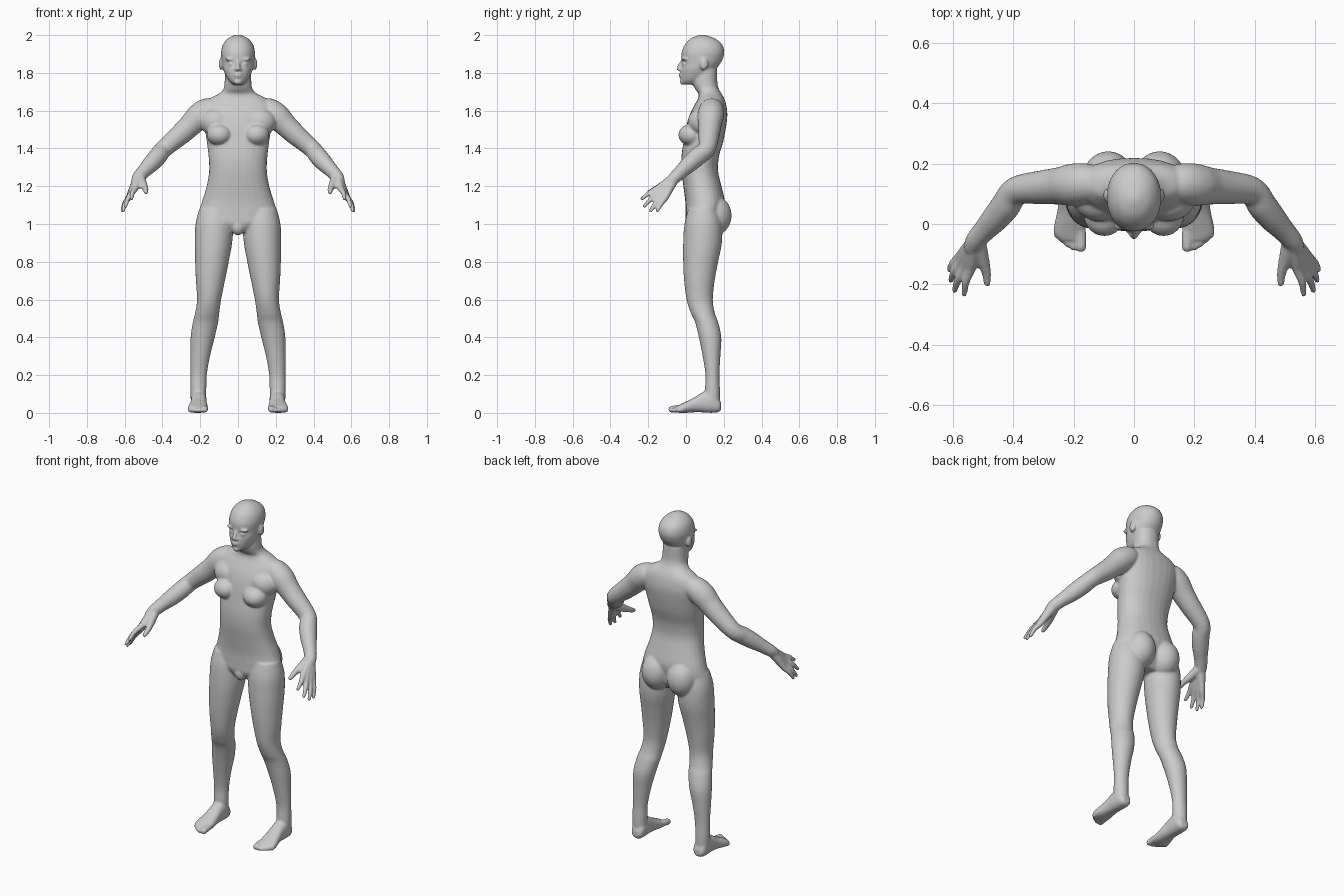
import bpy, bmesh, math
from mathutils import Vector, Matrix

bm = bmesh.new()


def spline(rows, n=5):
    """Catmull-Rom resampling of number rows."""
    out = []
    for i in range(len(rows) - 1):
        p0, p1, p2 = rows[max(i - 1, 0)], rows[i], rows[i + 1]
        p3 = rows[min(i + 2, len(rows) - 1)]
        for k in range(n):
            t = k / n
            out.append([0.5 * (2 * b + (c - a) * t + (2 * a - 5 * b + 4 * c - d) * t * t
                               + (3 * b - a - 3 * c + d) * t ** 3)
                        for a, b, c, d in zip(p0, p1, p2, p3)])
    return out + [list(rows[-1])]


def loft(sections, p=2.0, n=28):
    """Closed skin over (centre, half axis, half axis) sections."""
    rings = []
    for c, a, b in sections:
        ring = []
        for k in range(n):
            t = 2 * math.pi * k / n
            u, v = math.cos(t), math.sin(t)
            u = math.copysign(abs(u) ** (2 / p), u)
            v = math.copysign(abs(v) ** (2 / p), v)
            ring.append(bm.verts.new(c + a * u + b * v))
        rings.append(ring)
    for r, s in zip(rings, rings[1:]):
        for k in range(n):
            j = (k + 1) % n
            bm.faces.new((r[k], r[j], s[j], s[k]))
    bm.faces.new(rings[0][::-1])
    bm.faces.new(rings[-1])


def stack(rows, p=2.0):
    """Rows of (z, centre x, half width, front y, back y)."""
    loft([(Vector((x, (f + b) / 2, z)), Vector((w, 0, 0)), Vector((0, (b - f) / 2, 0)))
          for z, x, w, f, b in spline(rows)], p)


def ball(loc, size):
    m = Matrix.Translation(loc) @ Matrix.Diagonal((*size, 1))
    bmesh.ops.create_icosphere(bm, subdivisions=4, radius=1, matrix=m)


def tube(rows):
    """Round limb through (x, y, z, radius) with a rounded tip."""
    pts = spline(rows)
    secs = []
    for i, q in enumerate(pts):
        d = (Vector(pts[min(i + 1, len(pts) - 1)][:3]) - Vector(pts[max(i - 1, 0)][:3])).normalized()
        a = d.cross(Vector((0, 0, 1))).normalized()
        secs.append((Vector(q[:3]), a * q[3], d.cross(a) * q[3]))
    loft(secs, n=20)
    ball(rows[-1][:3], [rows[-1][3]] * 3)


# leg
stack([(1.08, .12, .085, .012, .17), (1.0, .125, .1, -.008, .19), (.9, .13, .099, -.015, .19),
       (.8, .138, .089, -.015, .17), (.7, .146, .077, -.01, .152), (.6, .153, .064, .003, .142),
       (.53, .163, .064, .025, .152), (.48, .172, .067, .048, .17), (.4, .187, .064, .068, .187),
       (.3, .2, .052, .088, .182), (.2, .208, .043, .103, .177), (.12, .21, .042, .1, .18),
       (.05, .21, .04, .1, .18)])

# foot: rows of (y, centre x, half width, bottom, top)
foot = [(.186, .207, .022, .015, .05), (.17, .207, .037, .003, .085), (.13, .208, .042, 0, .12),
        (.08, .208, .042, .003, .105), (.04, .209, .046, .003, .08), (0, .212, .052, 0, .06),
        (-.035, .213, .053, 0, .043), (-.055, .205, .042, .004, .034)]
loft([(Vector((x, y, (lo + hi) / 2)), Vector((w, 0, 0)), Vector((0, 0, (hi - lo) / 2)))
      for y, x, w, lo, hi in spline(foot)], 2.3)

# toes
for x, tip, r in ((.176, -.076, .018), (.2, -.077, .0125), (.219, -.066, .0125),
                  (.237, -.052, .012), (.254, -.036, .012)):
    tube([(x + .002, -.01, r + .008, r), (x, (tip - .01) / 2, r + .006, r), (x, tip, r + .001, r)])

# arm
tube([(.12, .135, 1.605, .055), (.16, .135, 1.6, .067), (.205, .13, 1.57, .07),
      (.25, .126, 1.525, .062), (.30, .122, 1.478, .057), (.39, .11, 1.4, .048),
      (.425, .062, 1.358, .049), (.457, .022, 1.322, .046), (.495, -.02, 1.283, .038),
      (.525, -.055, 1.25, .034), (.535, -.075, 1.232, .03)])

# fingers with their share of the palm
wrist = Vector((.527, -.06, 1.245))
for knuckle, tip in (((.543, -.152, 1.188), (.563, -.232, 1.135)),
                     ((.56, -.146, 1.168), (.595, -.22, 1.095)),
                     ((.573, -.131, 1.15), (.608, -.187, 1.07)),
                     ((.58, -.11, 1.138), (.612, -.152, 1.07))):
    k, t = Vector(knuckle), Vector(tip)
    mid = k.lerp(t, .5) + Vector((.005, 0, .004))
    tube([(*wrist, .028), (*wrist.lerp(k, .55), .022), (*k, .0165), (*mid, .0135), (*t, .01)])
tube([(.515, -.068, 1.238, .026), (.502, -.118, 1.208, .022), (.49, -.16, 1.186, .016),
      (.487, -.196, 1.168, .012)])

# buttock, breast, chest muscle
ball((.085, .145, 1.045), (.088, .096, .108))
ball((.098, .03, 1.472), (.068, .07, .058))
ball((.115, .085, 1.54), (.088, .075, .075))

# ear, eye, brow, nostril
ball((.09, .095, 1.847), (.012, .022, .033))
ball((.034, -.004, 1.846), (.019, .016, .013))
ball((.036, -.006, 1.872), (.034, .017, .009))
ball((.012, -.028, 1.817), (.01, .012, .008))

# mirror everything so far to the other side
copy = bmesh.ops.duplicate(bm, geom=bm.verts[:] + bm.edges[:] + bm.faces[:])["geom"]
for v in copy:
    if isinstance(v, bmesh.types.BMVert):
        v.co.x = -v.co.x

# torso and neck
stack([(.955, 0, .08, .025, .15), (1.0, 0, .185, .0, .185), (1.05, 0, .208, -.002, .195),
       (1.12, 0, .19, -.004, .205), (1.2, 0, .166, -.014, .188), (1.28, 0, .153, -.024, .17),
       (1.36, 0, .156, -.024, .175), (1.44, 0, .166, -.012, .198), (1.52, 0, .178, .002, .213),
       (1.58, 0, .188, .02, .219), (1.63, 0, .183, .045, .213), (1.665, 0, .15, .064, .202),
       (1.69, 0, .1, .066, .188), (1.715, 0, .077, .048, .174), (1.75, 0, .071, .035, .166),
       (1.82, 0, .068, .04, .165)], 2.25)
ball((0, .03, .985), (.036, .036, .045))

# head
stack([(1.738, 0, .024, -.01, .05), (1.755, 0, .045, -.025, .09), (1.785, 0, .065, -.029, .135),
       (1.82, 0, .079, -.028, .16), (1.85, 0, .085, -.021, .182), (1.875, 0, .088, -.024, .195),
       (1.91, 0, .09, -.023, .203), (1.95, 0, .08, -.006, .192), (1.98, 0, .056, .022, .158),
       (1.995, 0, .03, .053, .12), (2.002, 0, .01, .077, .095)], 2.1)

# nose, lips, chin
tube([(0, -.016, 1.868, .009), (0, -.028, 1.845, .011), (0, -.04, 1.823, .012)])
ball((0, -.027, 1.792), (.024, .012, .006))
ball((0, -.026, 1.779), (.021, .011, .006))
ball((0, -.016, 1.753), (.022, .017, .016))

# fuse all parts into one smooth skin
bmesh.ops.recalc_face_normals(bm, faces=bm.faces)
mesh = bpy.data.meshes.new("body")
bm.to_mesh(mesh)
bm.free()
body = bpy.data.objects.new("body", mesh)
bpy.context.collection.objects.link(body)
remesh = body.modifiers.new("fuse", 'REMESH')
remesh.mode = 'VOXEL'
remesh.voxel_size = .006
remesh.use_smooth_shade = True
smooth = body.modifiers.new("soften", 'SMOOTH')
smooth.factor = .5
smooth.iterations = 6
